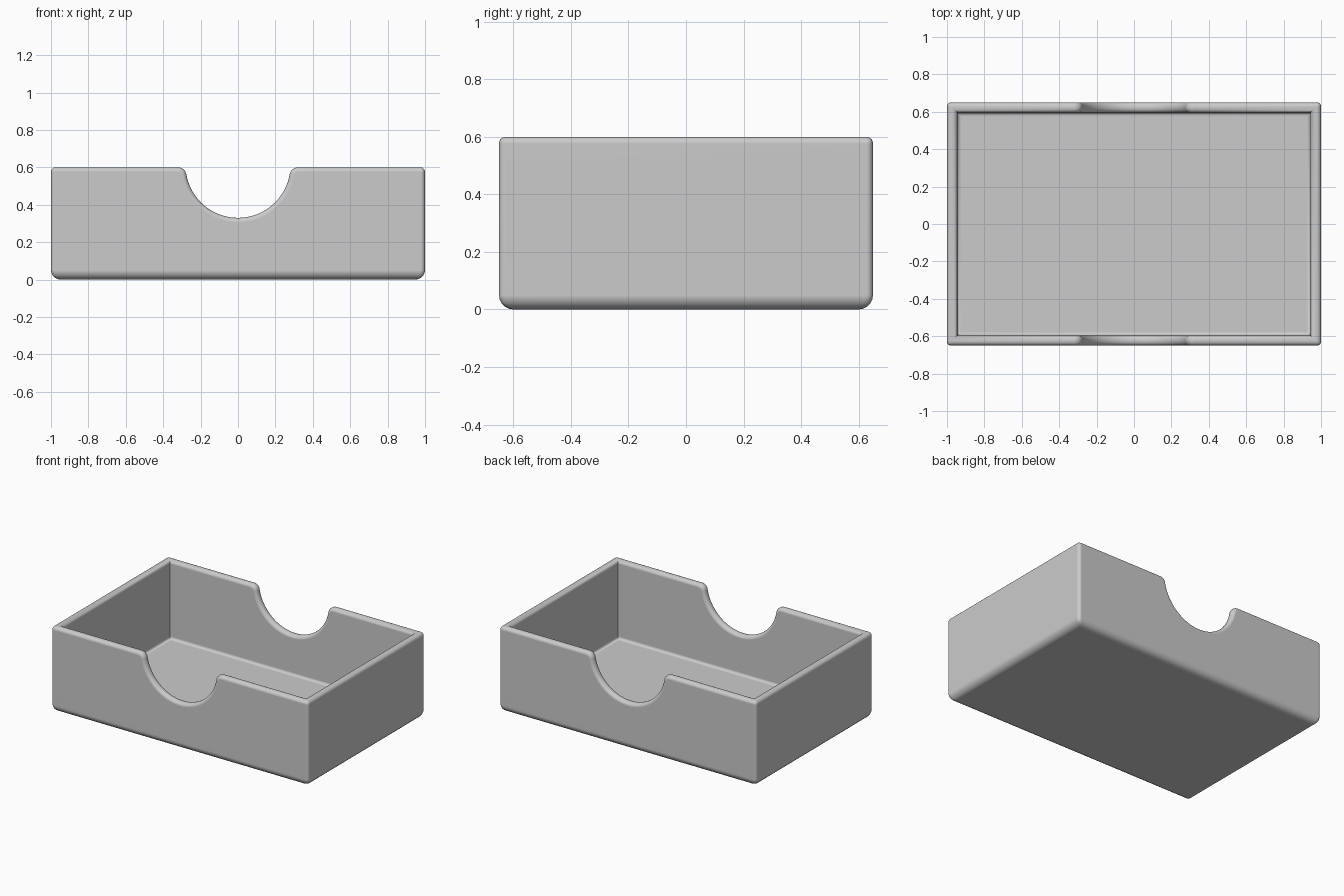
import bpy, bmesh, math

cube = bpy.data.objects.get("Cube")
if cube:
    bpy.data.objects.remove(cube)

HALF_X, HALF_Y, HEIGHT = 1.0, 0.65, 0.6
WALL, FLOOR = 0.055, 0.05
NOTCH_R, NOTCH_Z, FILLET = 0.28, 0.61, 0.045
ROUND = 0.05                    # largest edge rounding
RIM, CORNER, INSIDE = 0.48, 0.45, 0.4   # other roundings as a share of it

grey = bpy.data.materials.new("grey plastic")
grey.use_nodes = True
grey.diffuse_color = (0.6, 0.6, 0.6, 1)
grey.node_tree.nodes["Principled BSDF"].inputs["Base Color"].default_value = (0.6, 0.6, 0.6, 1)


def arc(cx, cz, r, start, end, steps):
    return [(cx + r * math.cos(a), cz + r * math.sin(a))
            for a in (start + (end - start) * i / steps for i in range(steps + 1))]


# Finger notch outline: two small fillets joined by a round scoop
fz = HEIGHT - FILLET
fx = math.sqrt((NOTCH_R + FILLET) ** 2 - (NOTCH_Z - fz) ** 2)
tilt = math.atan2(NOTCH_Z - fz, fx)
left_fillet = arc(-fx, fz, FILLET, math.pi / 2, tilt, 8)
scoop = arc(0, NOTCH_Z, NOTCH_R, math.pi + tilt, 2 * math.pi - tilt, 40)
right_fillet = [(-x, z) for x, z in reversed(left_fillet)]
notch = left_fillet + scoop[1:-1] + right_fillet

bm = bmesh.new()


def shell(hx, hy, base):
    """Make one skin of the tray, open at the top; return its rim and base."""
    line = [(-hx, HEIGHT)] + notch + [(hx, HEIGHT)]
    front = [bm.verts.new((x, -hy, z)) for x, z in line]
    back = [bm.verts.new((x, hy, z)) for x, z in reversed(line)]
    b = [bm.verts.new((x * hx, y * hy, base)) for x, y in ((-1, -1), (1, -1), (1, 1), (-1, 1))]
    bm.faces.new(front + [b[1], b[0]])
    bm.faces.new(back + [b[3], b[2]])
    bm.faces.new((front[-1], back[0], b[2], b[1]))
    bm.faces.new((back[-1], front[0], b[0], b[3]))
    bm.faces.new(b)
    return front + back, b


outer_rim, outer_base = shell(HALF_X, HALF_Y, 0)
inner_rim, inner_base = shell(HALF_X - WALL, HALF_Y - WALL, FLOOR)

# Rim strip joining the two skins
n = len(outer_rim)
for i in range(n):
    j = (i + 1) % n
    bm.faces.new((outer_rim[i], outer_rim[j], inner_rim[j], inner_rim[i]))
bmesh.ops.recalc_face_normals(bm, faces=bm.faces)

# Choose how much each edge is rounded
weight = bm.edges.layers.float.new("bevel_weight_edge")


def round_loop(verts, amount):
    for a, b in zip(verts, verts[1:] + verts[:1]):
        bm.edges.get((a, b))[weight] = amount


round_loop(outer_rim, RIM)
round_loop(inner_rim, RIM)
round_loop(outer_base, 1.0)
round_loop(inner_base, INSIDE)
for v in outer_base:
    for e in v.link_edges:
        if e.other_vert(v) not in outer_base:
            e[weight] = CORNER

mesh = bpy.data.meshes.new("tray")
bm.to_mesh(mesh)
bm.free()
mesh.materials.append(grey)
tray = bpy.data.objects.new("tray", mesh)
bpy.context.collection.objects.link(tray)
bpy.context.view_layer.objects.active = tray
tray.select_set(True)

# Rounded edges with clean flat sides
bevel = tray.modifiers.new("rounded edges", "BEVEL")
bevel.limit_method = "WEIGHT"
bevel.width = ROUND
bevel.segments = 5
bevel.use_clamp_overlap = False
bpy.ops.object.modifier_apply(modifier=bevel.name)
bpy.ops.object.shade_smooth_by_angle(angle=math.radians(40))
normals = tray.modifiers.new("flat sides", "WEIGHTED_NORMAL")
normals.keep_sharp = True
